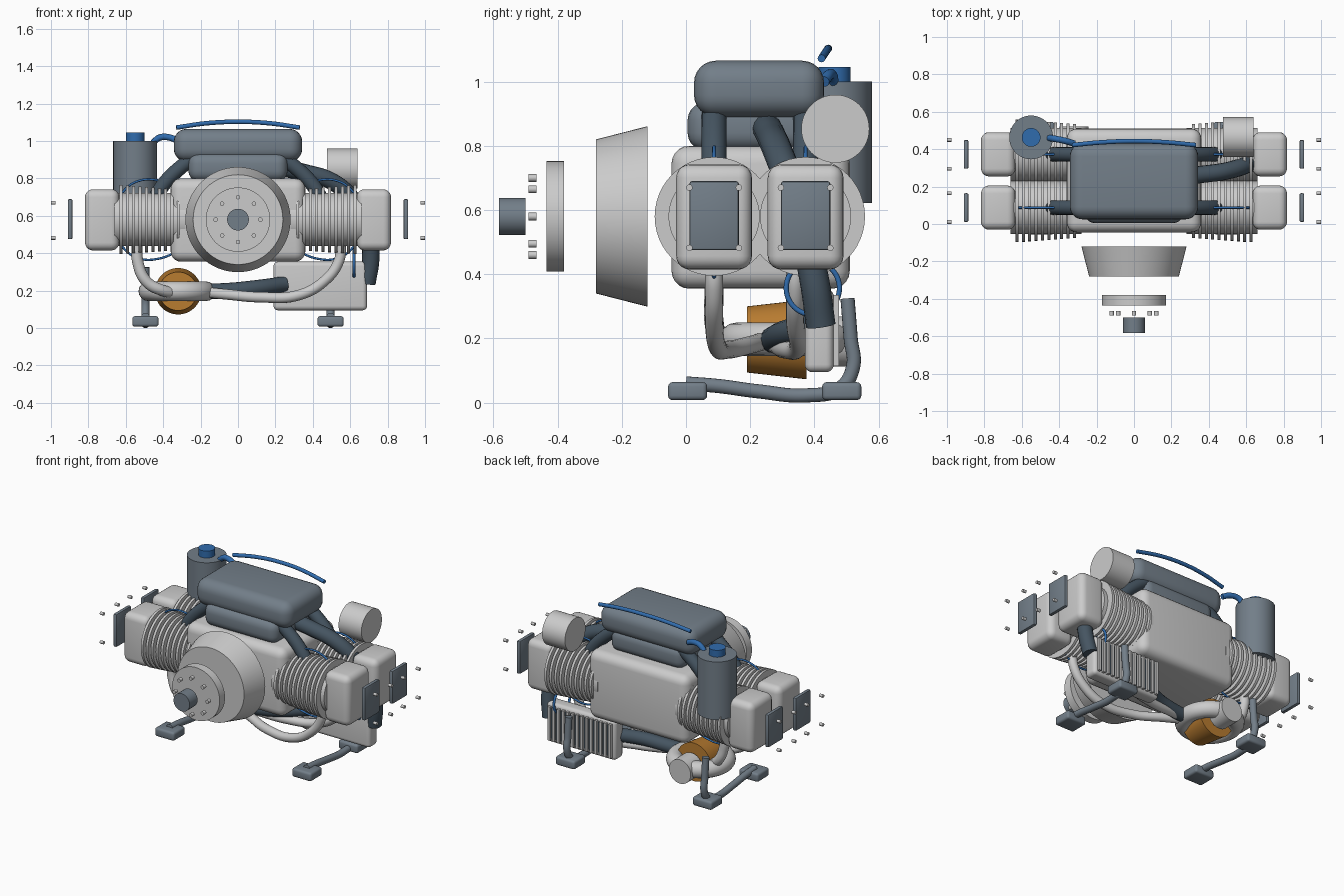
import bpy, math
from mathutils import Vector

if "Cube" in bpy.data.objects:
    bpy.data.objects.remove(bpy.data.objects["Cube"])


def material(name, rgb):
    m = bpy.data.materials.new(name)
    m.diffuse_color = (*rgb, 1)
    m.use_nodes = True
    m.node_tree.nodes["Principled BSDF"].inputs["Base Color"].default_value = m.diffuse_color
    return m


SLATE = material("slate", (0.17, 0.21, 0.25))
HOSE = material("hose_dark", (0.06, 0.09, 0.12))
BLUE = material("blue", (0.03, 0.15, 0.42))
ORANGE = material("orange", (0.48, 0.2, 0.03))


def finish(name, mat):
    o = bpy.context.object
    o.name = name
    if mat:
        o.data.materials.append(mat)
    bpy.ops.object.shade_smooth_by_angle(angle=math.radians(35))
    return o


def box(name, lo, hi, bevel=0.0, mat=None, segments=5):
    lo, hi = Vector(lo), Vector(hi)
    bpy.ops.mesh.primitive_cube_add(size=1, location=(lo + hi) / 2)
    o = bpy.context.object
    o.scale = hi - lo
    bpy.ops.object.transform_apply(location=False, rotation=False, scale=True)
    if bevel:
        b = o.modifiers.new("round", 'BEVEL')
        b.width = bevel
        b.segments = segments
        bpy.ops.object.modifier_apply(modifier="round")
    return finish(name, mat)


def rod(name, a, b, r1, r2=None, mat=None, sides=48):
    # cylinder or cone running from point a to point b
    a, b = Vector(a), Vector(b)
    d = b - a
    bpy.ops.mesh.primitive_cone_add(
        vertices=sides, radius1=r1, radius2=r1 if r2 is None else r2, depth=d.length,
        location=(a + b) / 2, rotation=d.to_track_quat('Z', 'Y').to_euler())
    return finish(name, mat)


def tube(name, points, r, mat=None):
    c = bpy.data.curves.new(name, 'CURVE')
    c.dimensions = '3D'
    c.bevel_depth = r
    c.bevel_resolution = 6
    c.use_fill_caps = True
    s = c.splines.new('BEZIER')
    s.bezier_points.add(len(points) - 1)
    for bp, p in zip(s.bezier_points, points):
        bp.co = p
        bp.handle_left_type = bp.handle_right_type = 'AUTO'
    o = bpy.data.objects.new(name, c)
    if mat:
        c.materials.append(mat)
    bpy.context.collection.objects.link(o)
    return o


def ring(name, loc, major, minor, rot=(0, 0, 0), mat=None):
    bpy.ops.mesh.primitive_torus_add(major_radius=major, minor_radius=minor, location=loc,
                                     rotation=rot, major_segments=48, minor_segments=16)
    return finish(name, mat)


CZ = 0.58  # crankshaft height

# crankcase
box("crankcase", (-0.36, -0.045, 0.355), (0.36, 0.51, 0.8), 0.055)

# reduction gearbox, flange, bolts and shaft, pulled forward
rod("gearbox_cone", (0, -0.12, CZ), (0, -0.28, CZ), 0.281, 0.24, sides=64)
rod("output_flange", (0, -0.38, CZ), (0, -0.435, CZ), 0.172, sides=64)
for i in range(8):
    a = i * math.pi / 4
    x, z = 0.12 * math.cos(a), CZ + 0.12 * math.sin(a)
    rod("flange_bolt", (x, -0.465, z), (x, -0.49, z), 0.012, sides=12)
rod("output_shaft", (0, -0.5, CZ), (0, -0.582, CZ), 0.058, mat=SLATE)

# four finned cylinders with heads, covers, bolts, runners and wires
for s in (-1, 1):
    for y in (0.0875, 0.3725):
        rod("cylinder_barrel", (s * 0.28, y, CZ), (s * 0.66, y, CZ), 0.142)
        for i in range(10):
            t = i / 9
            x = 0.318 + 0.308 * t
            rod("cooling_fin", (s * (x - 0.008), y, CZ), (s * (x + 0.008), y, CZ), 0.163 + 0.022 * t)
        xs = sorted((s * 0.635, s * 0.818))
        box("cylinder_head", (xs[0], y - 0.118, 0.415), (xs[1], y + 0.118, 0.742), 0.042)
        xs = sorted((s * 0.885, s * 0.91))
        box("valve_cover", (xs[0], y - 0.077, 0.475), (xs[1], y + 0.077, 0.69), 0.008, SLATE, 2)
        for dy in (-0.077, 0.077):
            for z in (0.482, 0.67):
                rod("cover_bolt", (s * 0.975, y + dy, z), (s * 1.0, y + dy, z), 0.01, sides=12)
        tube("intake_runner", [(s * 0.22, y, 0.92), (s * 0.3, y, 0.865), (s * 0.4, y, 0.765), (s * 0.44, y, 0.7)],
             0.039, HOSE)
        for up in (1, -1):
            tube("ignition_wire", [(s * x, y, CZ + up * h) for x, h in
                                   ((0.32, 0.17), (0.42, 0.208), (0.52, 0.21), (0.6, 0.165), (0.65, 0.08))],
                 0.006, BLUE)

# airbox on top
box("intake_plenum", (-0.265, 0.005, 0.785), (0.265, 0.425, 0.935), 0.055, SLATE)
box("airbox", (-0.343, 0.025, 0.89), (0.343, 0.43, 1.065), 0.068, SLATE, 6)

# starter drum at the rear right
rod("starter_drum", (0.475, 0.465, 0.853), (0.64, 0.465, 0.853), 0.106)

# oil tank with cap and blue lines
rod("oil_tank", (-0.55, 0.463, 0.622), (-0.55, 0.463, 1.0), 0.117, mat=SLATE)
rod("oil_cap", (-0.55, 0.463, 0.99), (-0.55, 0.463, 1.045), 0.05, mat=BLUE)
tube("oil_line", [(-0.455, 0.46, 0.99), (-0.42, 0.455, 1.018), (-0.37, 0.445, 1.02), (-0.32, 0.43, 1.0)], 0.017, BLUE)
tube("fuel_line", [(-0.33, 0.422, 1.072), (-0.17, 0.437, 1.095), (0, 0.443, 1.103),
                   (0.17, 0.437, 1.095), (0.33, 0.422, 1.072)], 0.012, BLUE)
ring("coolant_loop", (0.62, 0.395, 0.357), 0.083, 0.008, (0, math.pi / 2, 0), BLUE)

# intercooler with rear slats
box("intercooler", (0.19, 0.37, 0.095), (0.69, 0.46, 0.355), 0.024)
box("intercooler_core", (0.22, 0.455, 0.125), (0.66, 0.463, 0.325), mat=HOSE)
for i in range(14):
    x = 0.22 + i * 0.44 / 13
    box("intercooler_slat", (x - 0.009, 0.455, 0.115), (x + 0.009, 0.476, 0.335))

# pressure hoses
tube("charge_hose_upper", [(0.69, 0.42, 0.24), (0.71, 0.4, 0.38), (0.69, 0.37, 0.52), (0.61, 0.32, 0.69),
                           (0.5, 0.285, 0.785), (0.36, 0.265, 0.83), (0.22, 0.25, 0.86)], 0.046, HOSE)
tube("charge_hose_lower", [(-0.2, 0.27, 0.195), (-0.05, 0.28, 0.2), (0.1, 0.31, 0.215), (0.25, 0.39, 0.235)],
     0.042, HOSE)

# turbocharger
rod("turbo_core", (-0.32, 0.19, 0.197), (-0.32, 0.375, 0.197), 0.103, 0.124, ORANGE)
ring("turbo_volute", (-0.325, 0.31, 0.197), 0.155, 0.052)
rod("turbo_inlet", (-0.32, 0.4, 0.19), (-0.32, 0.52, 0.19), 0.078)

# exhaust pipes
for y, e in ((0.0875, 0.13), (0.3725, 0.3)):
    tube("exhaust_left", [(-0.54, y, 0.45), (-0.535, y, 0.35), (-0.49, y, 0.25), (-0.4, (y + e) / 2, 0.2),
                          (-0.3, e + 0.06, 0.19)], 0.03)
for y in (0.0875, 0.34):
    tube("exhaust_right", [(0.55, y, 0.45), (0.54, y, 0.36), (0.46, y, 0.25), (0.32, y + 0.01, 0.175),
                           (0.12, 0.13 if y < 0.2 else y - 0.03, 0.165), (-0.06, 0.2 if y < 0.2 else 0.28, 0.18),
                           (-0.2, 0.25, 0.195)], 0.028)

# engine mounts with feet
for x in (-0.495, 0.495):
    tube("mount_strut", [(x, 0.503, 0.325), (x, 0.513, 0.2), (x, 0.52, 0.11), (x, 0.48, 0.045), (x, 0.38, 0.023),
                         (x, 0.22, 0.036), (x, 0.1, 0.052), (x, 0.0, 0.06)], 0.022, SLATE)
    for y in (0.005, 0.485):
        box("mount_foot", (x - 0.07, y - 0.061, 0.008), (x + 0.07, y + 0.061, 0.064), 0.014, SLATE, 3)
